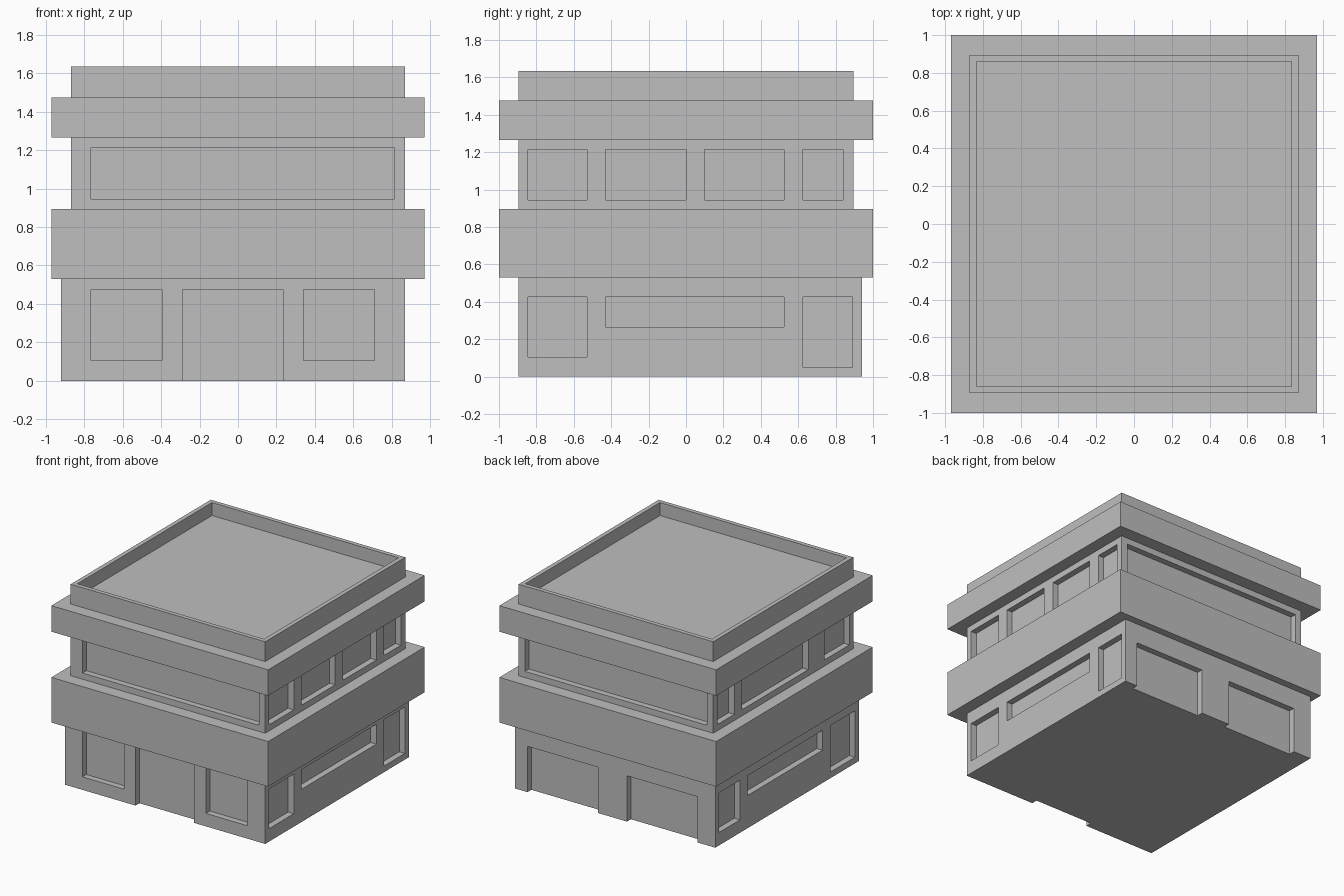
import bpy
import bmesh
from mathutils import Vector

cube = bpy.data.objects.get("Cube")
if cube:
    bpy.data.objects.remove(cube, do_unlink=True)

grey = bpy.data.materials.new("plain grey")
grey.use_nodes = True
COLOUR = (0.52, 0.52, 0.52, 1)
grey.diffuse_color = COLOUR
grey.node_tree.nodes["Principled BSDF"].inputs["Base Color"].default_value = COLOUR

DEPTH = 0.05   # how far windows and doors are set back
OVER = 0.03    # how far cutters stick out of the wall


def add_box(bm, lo, hi):
    lo, hi = Vector(lo), Vector(hi)
    verts = bmesh.ops.create_cube(bm, size=1)["verts"]
    for v in verts:
        v.co = Vector([(a + b) / 2 + c * (b - a) for a, b, c in zip(lo, hi, v.co)])


def make_object(name, bm):
    mesh = bpy.data.meshes.new(name)
    bm.to_mesh(mesh)
    bm.free()
    mesh.materials.append(grey)
    obj = bpy.data.objects.new(name, mesh)
    bpy.context.collection.objects.link(obj)
    return obj


def box(name, lo, hi):
    bm = bmesh.new()
    add_box(bm, lo, hi)
    return make_object(name, bm)


def storey(name, lo, hi, openings):
    """A solid storey with recesses; each opening is (side, start, end, bottom, top)."""
    body = box(name, lo, hi)
    bm = bmesh.new()
    for side, a, b, z0, z1 in openings:
        if z0 <= 0:
            z0 = -OVER
        if side == "front":
            add_box(bm, (a, lo[1] - OVER, z0), (b, lo[1] + DEPTH, z1))
        elif side == "back":
            add_box(bm, (a, hi[1] - DEPTH, z0), (b, hi[1] + OVER, z1))
        elif side == "left":
            add_box(bm, (hi[0] - DEPTH, a, z0), (hi[0] + OVER, b, z1))
        else:
            add_box(bm, (lo[0] - OVER, a, z0), (lo[0] + DEPTH, b, z1))
    cutter = make_object(name + "_cutter", bm)
    cutter.hide_render = True
    mod = body.modifiers.new("recesses", "BOOLEAN")
    mod.operation = "DIFFERENCE"
    mod.solver = "EXACT"
    mod.object = cutter
    bpy.context.view_layer.objects.active = body
    bpy.ops.object.modifier_apply(modifier=mod.name)
    bpy.data.objects.remove(cutter, do_unlink=True)
    return body


# Ground storey with doorway, windows and two garage bays at the back
front_end, rear_end, middle = (-0.845, -0.53), (0.625, 0.89), (-0.43, 0.525)
storey("ground_storey", (-0.92, -0.895, 0), (0.87, 0.94, 0.53), [
    ("front", -0.765, -0.395, 0.105, 0.475),
    ("front", -0.29, 0.235, 0, 0.475),
    ("front", 0.34, 0.71, 0.105, 0.475),
    ("back", 0.13, 0.76, 0, 0.37),
    ("back", -0.76, -0.13, 0, 0.37),
    ("left", *front_end, 0.105, 0.425),
    ("left", *middle, 0.265, 0.425),
    ("left", *rear_end, 0.05, 0.425),
    ("right", *front_end, 0.05, 0.425),
    ("right", *middle, 0.265, 0.425),
    ("right", *rear_end, 0.105, 0.425),
])

# Upper storey with a ribbon of windows
ribbon = [("front", -0.765, 0.815), ("back", -0.815, 0.815)]
ribbon += [("left", a, b) for a, b in (front_end, (-0.43, 0), (0.1, 0.525), (0.625, 0.84))]
ribbon += [("right", a, b) for a, b in (front_end, (-0.32, 0.525), (0.625, 0.84))]
storey("upper_storey", (-0.87, -0.895, 0.895), (0.87, 0.895, 1.265),
       [(*r, 0.945, 1.215) for r in ribbon])

# Overhanging bands
box("lower_band", (-0.97, -1, 0.53), (0.97, 1, 0.895))
box("upper_band", (-0.97, -1, 1.265), (0.97, 1, 1.475))

# Roof with a sunken deck inside a thin parapet
bm = bmesh.new()
add_box(bm, (-0.87, -0.895, 1.475), (0.87, 0.895, 1.635))
bm.normal_update()
deck = max(bm.faces, key=lambda f: f.calc_center_median().z)
bmesh.ops.inset_region(bm, faces=[deck], thickness=0.05)
deck = bmesh.ops.extrude_discrete_faces(bm, faces=[deck])["faces"][0]
bmesh.ops.translate(bm, verts=deck.verts, vec=(0, 0, -0.105))
bmesh.ops.recalc_face_normals(bm, faces=bm.faces)
make_object("roof_parapet", bm)
